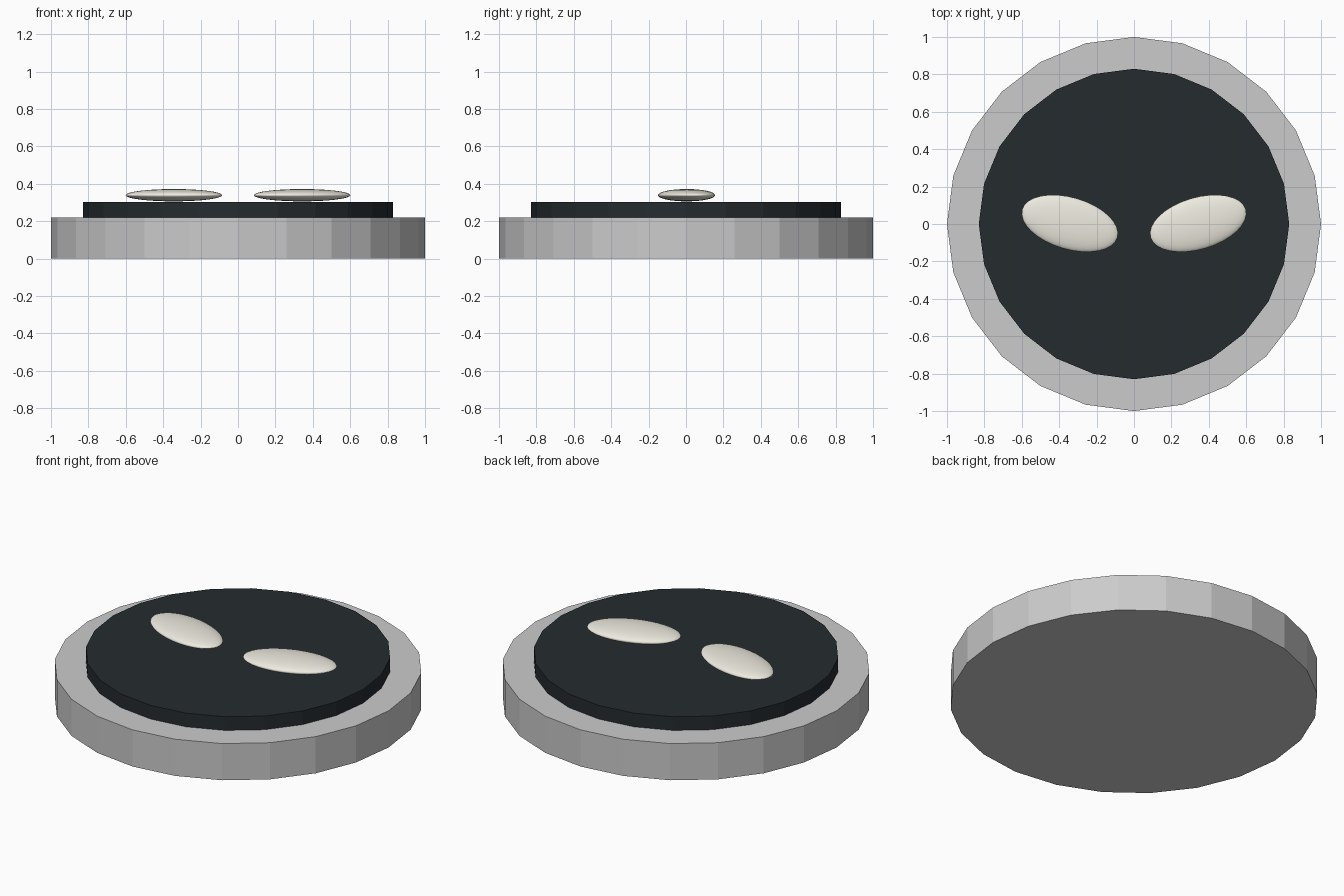
import bpy
from math import radians

if "Cube" in bpy.data.objects:
    bpy.data.objects.remove(bpy.data.objects["Cube"])


def paint(obj, name, color):
    mat = bpy.data.materials.get(name) or bpy.data.materials.new(name)
    mat.diffuse_color = color
    mat.use_nodes = True
    mat.node_tree.nodes["Principled BSDF"].inputs["Base Color"].default_value = mat.diffuse_color
    obj.data.materials.append(mat)


def disc(name, radius, z0, z1):
    bpy.ops.mesh.primitive_cylinder_add(
        vertices=24, radius=radius, depth=z1 - z0, location=(0, 0, (z0 + z1) / 2))
    obj = bpy.context.object
    obj.name = name
    return obj


# Stepped round body
disc("base_disc", 1.0, 0.0, 0.22)
face = disc("face_disc", 0.83, 0.22, 0.302)
paint(face, "dark_slate", (0.018, 0.024, 0.028, 1))

# Slanted eyes, mirrored left and right
for side, label in ((-1, "left"), (1, "right")):
    bpy.ops.mesh.primitive_uv_sphere_add(
        segments=32, ring_count=16, radius=1,
        location=(side * 0.343, 0.003, 0.339), rotation=(0, 0, side * radians(16.5)))
    eye = bpy.context.object
    eye.name = label + "_eye"
    eye.scale = (0.266, 0.139, 0.033)
    bpy.ops.object.shade_smooth()
    paint(eye, "cream", (0.85, 0.83, 0.74, 1))
